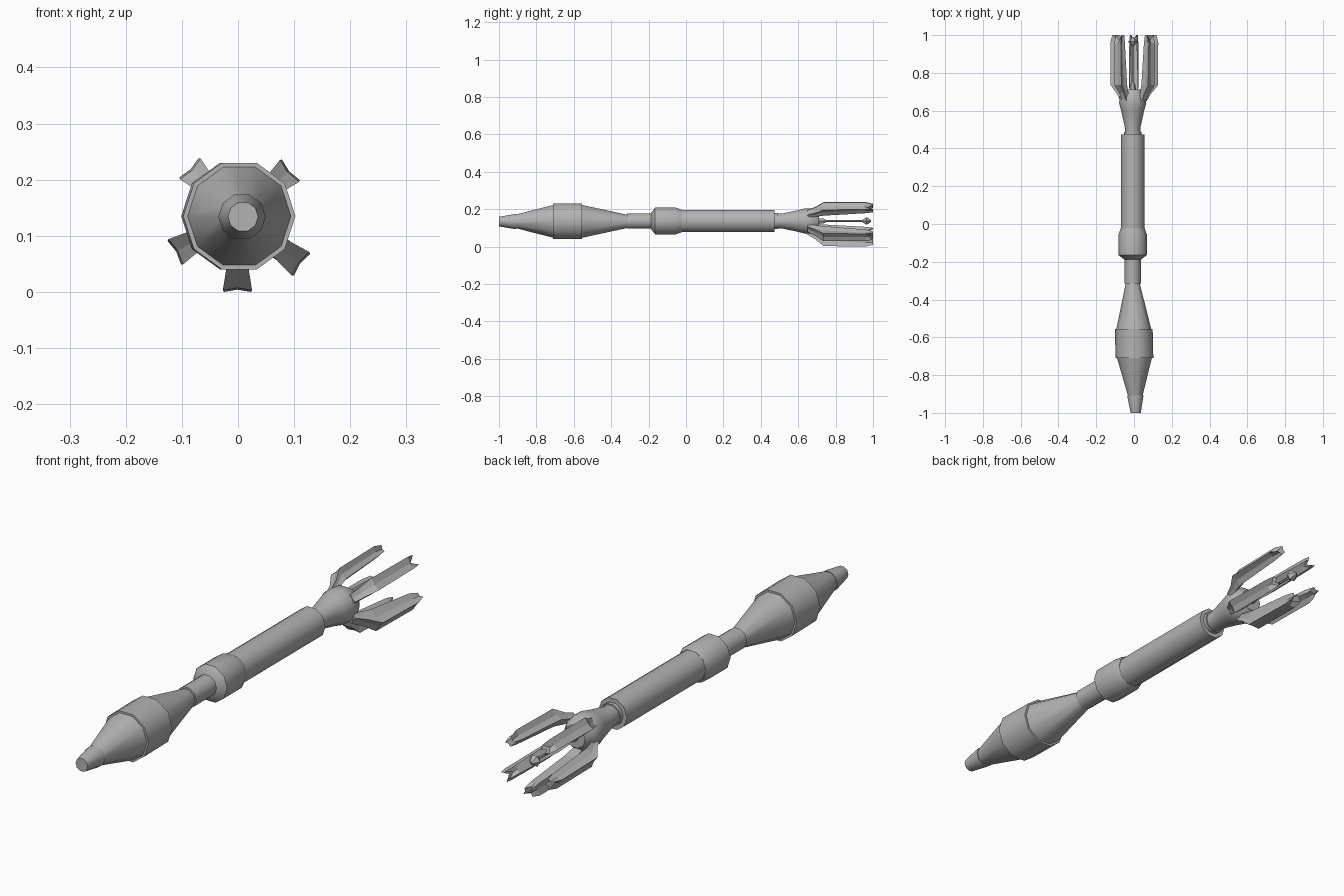
import bpy, bmesh, math

if "Cube" in bpy.data.objects:
    bpy.data.objects.remove(bpy.data.objects["Cube"])

metal = bpy.data.materials.new("grey metal")
metal.diffuse_color = (0.45, 0.45, 0.45, 1)
metal.use_nodes = True
metal.node_tree.nodes["Principled BSDF"].inputs["Base Color"].default_value = metal.diffuse_color
AX, AZ = -0.007, 0.137          # long axis of the body


def finish(name, bm, smooth=None):
    bmesh.ops.recalc_face_normals(bm, faces=bm.faces)
    me = bpy.data.meshes.new(name)
    bm.to_mesh(me)
    bm.free()
    ob = bpy.data.objects.new(name, me)
    bpy.context.collection.objects.link(ob)
    me.materials.append(metal)
    if smooth:
        bpy.ops.object.select_all(action='DESELECT')
        ob.select_set(True)
        bpy.context.view_layer.objects.active = ob
        bpy.ops.object.shade_smooth_by_angle(angle=math.radians(smooth))
    return ob


def loft(name, sections, smooth=None):
    """Skin equal-length rings of points and cap both ends."""
    bm = bmesh.new()
    rings = [[bm.verts.new(p) for p in s] for s in sections]
    n = len(rings[0])
    for a, b in zip(rings, rings[1:]):
        for i in range(n):
            j = (i + 1) % n
            bm.faces.new((a[i], a[j], b[j], b[i]))
    bm.faces.new(rings[0])
    bm.faces.new(rings[-1])
    return finish(name, bm, smooth)


def turned(name, profile, sides=10, x0=AX, x1=AX, z=AZ, smooth=40):
    """Lathe (y, radius) pairs round the y axis; the centre drifts from x0 to x1."""
    ya, yb = profile[0][0], profile[-1][0]
    secs = []
    for y, r in profile:
        cx = x0 + (x1 - x0) * (y - ya) / (yb - ya)
        secs.append([(cx + r * math.cos(math.tau * i / sides), y,
                      z + r * math.sin(math.tau * i / sides)) for i in range(sides)])
    return loft(name, secs, smooth)


# Nose cap and warhead, leaning very slightly to one side
turned("nose_cap", [(-1, .027), (-.915, .042), (-.908, .042), (-.908, .034)],
       x0=.009, x1=.007, z=.134)
turned("warhead", [(-.915, .037), (-.71, .092), (-.71, .1), (-.555, .1),
                   (-.555, .092), (-.30, .034)], x0=.007, x1=-.007, z=.135)

# Neck, collar and motor tube
turned("neck", [(-.315, .043), (-.17, .043)])
turned("collar", [(-.187, .045), (-.165, .075), (-.055, .075), (-.025, .064)])
turned("motor_tube", [(-.04, .063), (.473, .063)])
turned("tube_end_ring", [(.465, .046), (.488, .046)])

# Flared tail nozzle
turned("tail_nozzle", [(.48, .041), (.51, .041), (.6, .061), (.64, .072),
                       (.68, .068), (.712, .046)])


def fin(name, degrees, reach):
    """Wedge-shaped blade with a cranked root and a notched tip."""
    a = math.radians(degrees)
    c, s = math.cos(a), math.sin(a)
    k = reach - .13
    # y, y at centre line, inner radius, outer radius, inner and outer half width
    rows = [(.65, .65, .055, .072, .015, .017),
            (.69, .69, .060, .092 + k * .5, .017, .020),
            (.735, .735, .073, .127 + k, .020, .026),
            (.96, .955, .088 + k * .5, .130 + k, .014, .024),
            (1.0, .97, .095 + k, .120 + k, .012, .021)]
    secs = []
    for y, ym, ri, ro, wi, wo in rows:
        pts = [(ro, -wo, y), (ro - .004, 0, ym), (ro, wo, y),
               ((ri + ro) / 2, wi, y),
               (ri, wi + .003, y), (ri, 0, ym), (ri, -wi - .003, y),
               ((ri + ro) / 2, -wi, y)]
        secs.append([(AX + .006 + r * c - w * s, yy, AZ - .002 + r * s + w * c)
                     for r, w, yy in pts])
    loft(name, secs)


# Five splayed fins
for i, (deg, reach) in enumerate([(270, .135), (323, .144), (41, .126),
                                  (135, .122), (210, .130)]):
    fin(f"tail_fin_{i + 1}", deg, reach)

# Thin tail pin with a faceted tip
turned("pin_base", [(.705, .018), (.735, .015), (.75, .006)], 6, smooth=None)
turned("pin_shaft", [(.71, .005), (.96, .005)], 6)
turned("pin_tip", [(.94, .005), (.965, .024), (.985, .010), (.99, .004)], 6,
       smooth=None)
